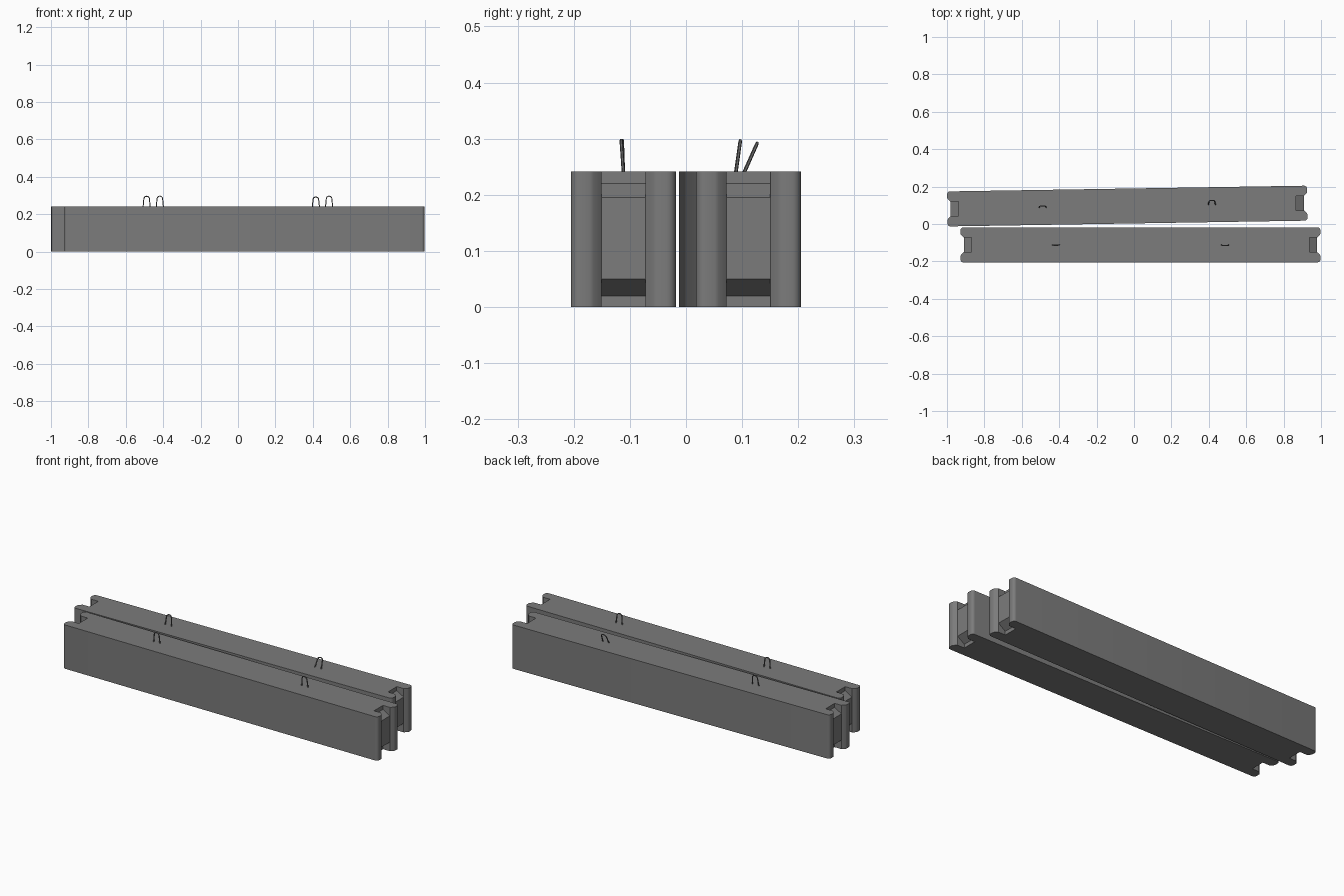
import bpy, bmesh, math
from mathutils import Matrix, Vector

if "Cube" in bpy.data.objects:
    bpy.data.objects.remove(bpy.data.objects["Cube"])

HALF_L, HALF_W, HEIGHT = 0.9625, 0.0935, 0.242
DEEP, SHALLOW, SLOT = 0.06, 0.018, 0.039


def material(name, grey):
    m = bpy.data.materials.new(name)
    m.use_nodes = True
    col = (grey, grey, grey, 1)
    m.diffuse_color = col
    m.node_tree.nodes["Principled BSDF"].inputs["Base Color"].default_value = col
    return m


concrete = material("concrete grey", 0.2)
steel = material("dark steel", 0.15)


def prism(name, points, offset, matrix):
    """Extrude a closed outline along offset."""
    bm = bmesh.new()
    face = bm.faces.new([bm.verts.new(p) for p in points])
    ext = bmesh.ops.extrude_face_region(bm, geom=[face])
    moved = [v for v in ext["geom"] if isinstance(v, bmesh.types.BMVert)]
    bmesh.ops.translate(bm, verts=moved, vec=offset)
    bmesh.ops.recalc_face_normals(bm, faces=bm.faces)
    mesh = bpy.data.meshes.new(name)
    bm.to_mesh(mesh)
    bm.free()
    mesh.materials.append(concrete)
    obj = bpy.data.objects.new(name, mesh)
    bpy.context.collection.objects.link(obj)
    obj.matrix_world = matrix
    return obj


def smooth(obj):
    bpy.ops.object.select_all(action="DESELECT")
    obj.select_set(True)
    bpy.context.view_layer.objects.active = obj
    bpy.ops.object.shade_smooth_by_angle(angle=math.radians(40))


def beam_outline():
    """Plan with rounded flanges and a flared slot at each end."""
    r = 0.016
    quarter = [(HALF_L - r + r * math.sin(a), HALF_W - r + r * math.cos(a))
               for a in (math.radians(15 * i) for i in range(7))]
    quarter += [(HALF_L, 0.06), (HALF_L - 0.003, 0.053),
                (HALF_L - SHALLOW, SLOT), (HALF_L - DEEP, SLOT)]
    end = quarter + [(x, -y) for x, y in reversed(quarter)]
    return [(x, y, 0) for x, y in end + [(-x, -y) for x, y in end]]


def hook(name, matrix):
    """Lifting loop: two legs joined by a rounded top."""
    half, top = 0.015, 0.058
    arc = [(half * math.cos(a), top - half + half * math.sin(a))
           for a in (math.pi * i / 8 for i in range(9))]
    path = [(0.02, -0.01)] + arc + [(-0.02, -0.01)]
    curve = bpy.data.curves.new(name, "CURVE")
    curve.dimensions = "3D"
    curve.bevel_depth = 0.003
    curve.bevel_resolution = 1
    curve.use_fill_caps = True
    spline = curve.splines.new("POLY")
    spline.points.add(len(path) - 1)
    for p, (x, z) in zip(spline.points, path):
        p.co = (x, 0, z, 1)
    curve.materials.append(steel)
    obj = bpy.data.objects.new(name, curve)
    bpy.context.collection.objects.link(obj)
    obj.matrix_world = matrix
    bpy.ops.object.select_all(action="DESELECT")
    obj.select_set(True)
    bpy.context.view_layer.objects.active = obj
    bpy.ops.object.convert(target="MESH")
    smooth(bpy.context.object)


def build_beam(label, x, y, turn, leans):
    place = Matrix.Translation((x, y, 0)) @ Matrix.Rotation(math.radians(turn), 4, "Z")
    smooth(prism(label + "_beam", beam_outline(), Vector((0, 0, HEIGHT)), place))
    for side, lean in zip((-1, 1), leans):
        word = "left" if side > 0 else "right"
        # raised key on the slot floor, sloped at both ends
        key = [(DEEP + 0.006, 0.02), (DEEP, 0.02), (SHALLOW, 0.05),
               (SHALLOW, 0.195), (DEEP, 0.22), (DEEP + 0.006, 0.22)]
        w = SLOT + 0.003
        prism(f"{label}_{word}_slot_key",
              [(side * (HALF_L - d), -w, z) for d, z in key],
              Vector((0, 2 * w, 0)), place)
        # lifting loop, bent over by its own angle
        hook(f"{label}_{word}_lifting_loop",
             place @ Matrix.Translation((side * 0.4525, 0, HEIGHT - 0.003))
             @ Matrix.Rotation(math.radians(-lean), 4, "X"))


build_beam("front", 0.0345, -0.1115, 0, (-2, -4))
build_beam("back", -0.036, 0.096, 0.92, (8, 24))
